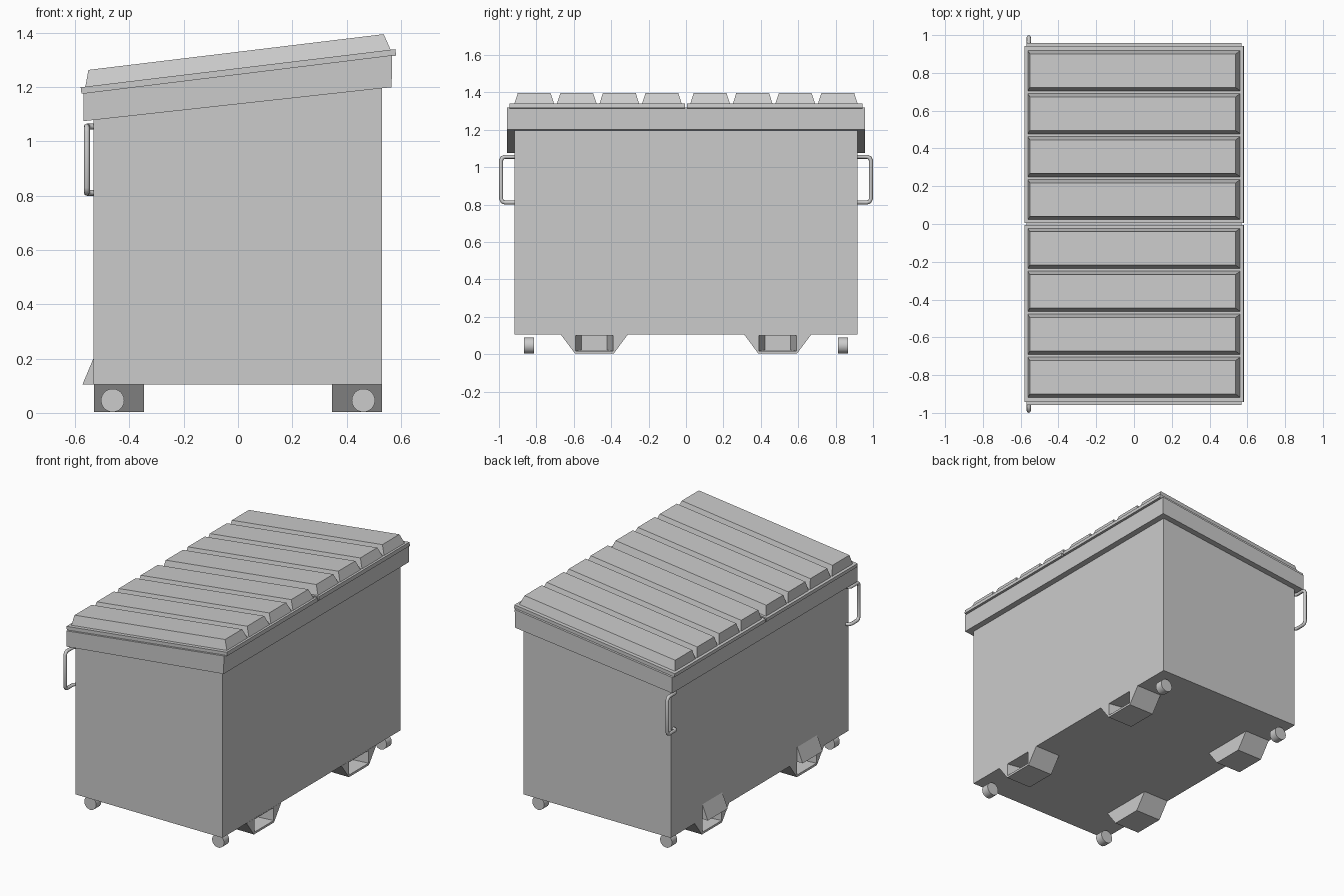
import bpy, bmesh
from math import cos, sin, atan2, pi
from mathutils import Vector

if "Cube" in bpy.data.objects:
    bpy.data.objects.remove(bpy.data.objects["Cube"])


def loft(name, rings):
    """Skin consecutive rings of equal point count and cap both ends."""
    bm = bmesh.new()
    vs = [[bm.verts.new(p) for p in ring] for ring in rings]
    n = len(vs[0])
    for a, b in zip(vs, vs[1:]):
        for i in range(n):
            j = (i + 1) % n
            bm.faces.new((a[i], a[j], b[j], b[i]))
    bm.faces.new(vs[0])
    bm.faces.new(vs[-1])
    bmesh.ops.recalc_face_normals(bm, faces=bm.faces)
    mesh = bpy.data.meshes.new(name)
    bm.to_mesh(mesh)
    bm.free()
    ob = bpy.data.objects.new(name, mesh)
    bpy.context.collection.objects.link(ob)
    return ob


def prism(name, profile, y0, y1):
    """Extrude an (x, z) profile along y."""
    return loft(name, [[(x, y, z) for x, z in profile] for y in (y0, y1)])


# Main bin and the wider collar around its sloping top
prism("bin_body", [(-0.533, 0.105), (0.53, 0.105), (0.53, 1.21), (-0.533, 1.095)],
      -0.918, 0.918)
prism("top_collar", [(-0.57, 1.075), (0.566, 1.2), (0.568, 1.318), (-0.57, 1.178)],
      -0.957, 0.957)

# Sloping lid plane: u runs up the slope, h is the height above it
tilt = atan2(0.14, 1.157)


def slope(u, y, h):
    return (u * cos(tilt) - h * sin(tilt), y, 1.27 + u * sin(tilt) + h * cos(tilt))


def slab_ring(u, y0, y1, h):
    return [slope(-u, y0, h), slope(u, y0, h), slope(u, y1, h), slope(-u, y1, h)]


# Two lids, each with four raised ribs
for s, side in ((-1, "front"), (1, "back")):
    loft(f"{side}_lid", [slab_ring(0.584, s * 0.006, s * 0.943, h) for h in (-0.024, 0)])
    for i in range(4):
        c = s * (0.129 + 0.2275 * i)
        loft(f"{side}_lid_rib_{i + 1}", [slab_ring(0.567, c - 0.107, c + 0.107, -0.002),
                                         slab_ring(0.548, c - 0.088, c + 0.088, 0.06)])

# Fork pockets with tapered recesses, deflector wedges and wheels
for sy, yn in ((-1, "front"), (1, "back")):
    c = sy * 0.49
    for sx, xn in ((-1, "left"), (1, "right")):
        def ring(x, top, bottom, z0, z1):
            return [(sx * x, c - top, z1), (sx * x, c + top, z1),
                    (sx * x, c + bottom, z0), (sx * x, c - bottom, z0)]
        loft(f"{yn}_{xn}_fork_pocket", [ring(0.347, 0.18, 0.103, 0.003, 0.106),
                                        ring(0.531, 0.18, 0.103, 0.003, 0.106),
                                        ring(0.531, 0.1, 0.1, 0.017, 0.1),
                                        ring(0.36, 0.068, 0.068, 0.022, 0.1)])

        bpy.ops.mesh.primitive_cylinder_add(vertices=24, radius=0.043, depth=0.053,
                                            location=(sx * 0.462, sy * 0.839, 0.046),
                                            rotation=(pi / 2, 0, 0))
        wheel = bpy.context.object
        wheel.name = f"{yn}_{xn}_wheel"
        bpy.ops.object.shade_smooth_by_angle()

    prism(f"{yn}_deflector", [(-0.53, 0.105), (-0.573, 0.105), (-0.533, 0.2), (-0.53, 0.2)],
          c - 0.103, c + 0.103)

    # Bent tube handle fixed to the left face at the corner
    half = [(-0.525, 0.893, 0.122), (-0.547, 0.896, 0.122), (-0.557, 0.91, 0.122),
            (-0.557, 0.968, 0.122), (-0.557, 0.982, 0.117), (-0.557, 0.989, 0.102)]
    path = half + [(x, y, -z) for x, y, z in reversed(half)]
    cu = bpy.data.curves.new(f"{yn}_handle", "CURVE")
    cu.dimensions = "3D"
    cu.bevel_depth = 0.011
    cu.bevel_resolution = 2
    cu.use_fill_caps = True
    sp = cu.splines.new("POLY")
    sp.points.add(len(path) - 1)
    for pt, (x, y, z) in zip(sp.points, path):
        pt.co = (x, sy * y, z + 0.933, 1)
    bpy.context.collection.objects.link(bpy.data.objects.new(f"{yn}_handle", cu))
